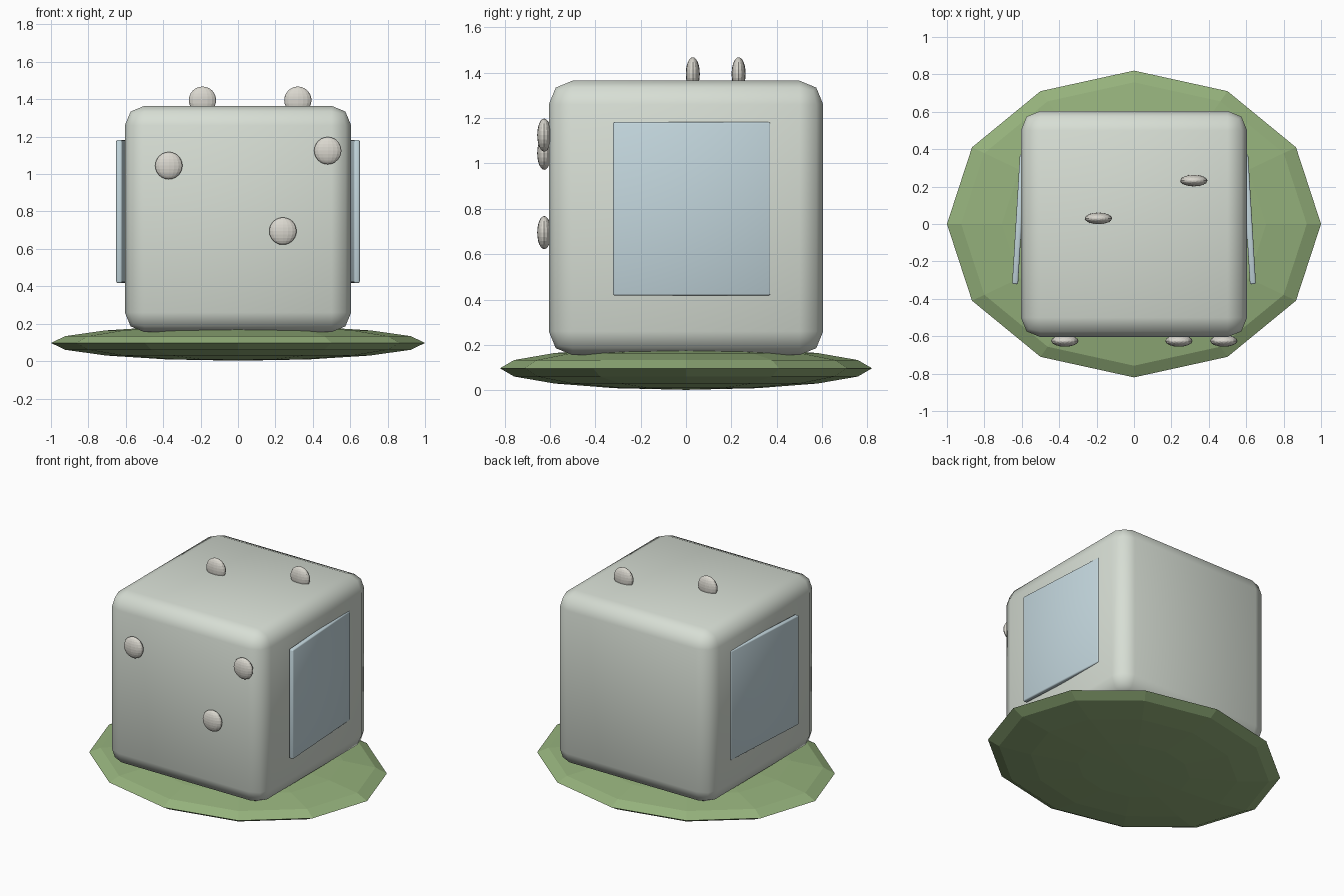
import bpy, math

if "Cube" in bpy.data.objects:
    bpy.data.objects.remove(bpy.data.objects["Cube"])


def material(name, rgb):
    m = bpy.data.materials.new(name)
    m.diffuse_color = (*rgb, 1)
    m.use_nodes = True
    m.node_tree.nodes["Principled BSDF"].inputs["Base Color"].default_value = m.diffuse_color
    return m


STONE = material("pale_stone", (0.68, 0.73, 0.66))
PEBBLE = material("pebble", (0.70, 0.68, 0.62))
GLASS = material("pale_blue", (0.55, 0.68, 0.73))
GRASS = material("grass", (0.30, 0.44, 0.20))


def finish(name, mat, smooth=None):
    ob = bpy.context.object
    ob.name = name
    ob.data.materials.append(mat)
    bpy.ops.object.transform_apply(location=False, rotation=False, scale=True)
    if smooth:
        bpy.ops.object.shade_smooth_by_angle(angle=math.radians(smooth))
    return ob


def ball(name, loc, scale, segments, rings, mat):
    bpy.ops.mesh.primitive_uv_sphere_add(segments=segments, ring_count=rings, radius=1, location=loc)
    bpy.context.object.scale = scale
    return finish(name, mat)


def box(name, loc, size, bevel, segments, mat, turn=0):
    bpy.ops.mesh.primitive_cube_add(size=1, location=loc, rotation=(0, 0, turn))
    ob = bpy.context.object
    ob.scale = size
    bpy.ops.object.transform_apply(location=False, rotation=False, scale=True)
    mod = ob.modifiers.new("bevel", 'BEVEL')
    mod.width, mod.segments = bevel, segments
    bpy.ops.object.modifier_apply(modifier="bevel")
    return finish(name, mat, 50)


# flattened low-poly mound underneath
ball("grass_base", (0, 0, 0.097), (1, 0.82, 0.095), 12, 8, GRASS)

# rounded cube body
box("body", (0, 0, 0.76), (1.21, 1.21, 1.21), 0.105, 2, STONE)

# slightly splayed side panels
for side, label in ((1, "right"), (-1, "left")):
    box(label + "_panel", (side * 0.615, 0.025, 0.80), (0.032, 0.695, 0.765),
        0.008, 2, GLASS, side * 0.06)

# studs on the front face and the top face
studs = [(-0.37, -0.625, 1.045), (0.48, -0.625, 1.125), (0.24, -0.625, 0.695),
         (-0.19, 0.03, 1.395), (0.32, 0.232, 1.395)]
for i, loc in enumerate(studs):
    ball(f"stud_{i + 1}", loc, (0.073, 0.031, 0.073), 16, 12, PEBBLE)
